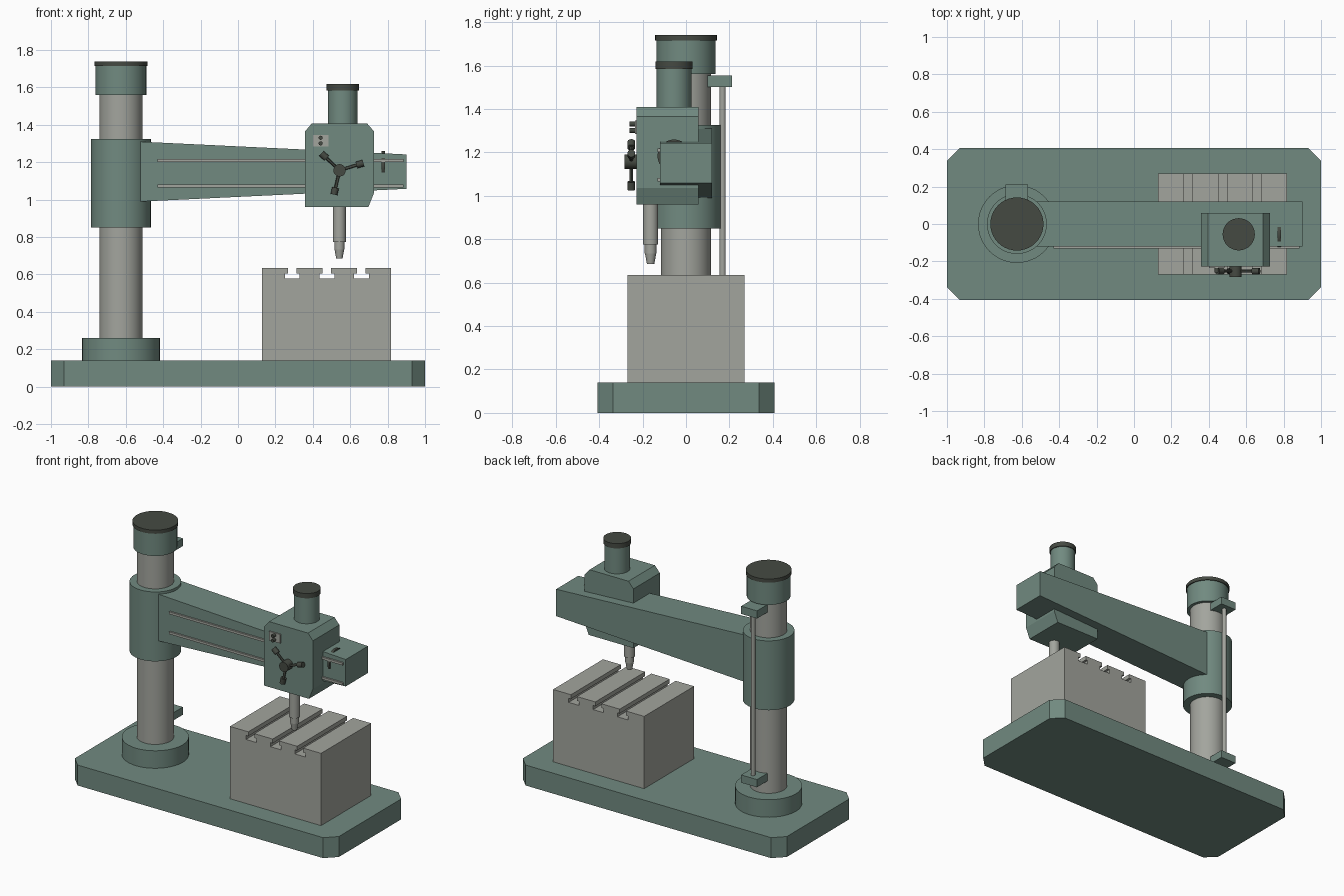
import bpy, bmesh, math
from mathutils import Vector

if "Cube" in bpy.data.objects:
    bpy.data.objects.remove(bpy.data.objects["Cube"])


def material(name, rgb):
    m = bpy.data.materials.new(name)
    m.diffuse_color = (*rgb, 1)
    m.use_nodes = True
    m.node_tree.nodes["Principled BSDF"].inputs["Base Color"].default_value = m.diffuse_color
    return m


GREEN = material("machine green", (0.165, 0.255, 0.217))
STEEL = material("bare steel", (0.365, 0.375, 0.34))
DARK = material("dark iron", (0.06, 0.068, 0.055))


def finish(bm, name, mat, smooth=False):
    bmesh.ops.recalc_face_normals(bm, faces=bm.faces)
    me = bpy.data.meshes.new(name)
    bm.to_mesh(me)
    bm.free()
    me.materials.append(mat)
    ob = bpy.data.objects.new(name, me)
    bpy.context.collection.objects.link(ob)
    if smooth:
        bpy.ops.object.select_all(action='DESELECT')
        ob.select_set(True)
        bpy.context.view_layer.objects.active = ob
        bpy.ops.object.shade_smooth_by_angle(angle=math.radians(30))
    return ob


def prism(name, outline, lo, hi, mat, axis='Y'):
    """Extrude an outline: (x, z) along y, or (x, y) along z."""
    bm = bmesh.new()
    put = (lambda a, b, t: (a, t, b)) if axis == 'Y' else (lambda a, b, t: (a, b, t))
    face = bm.faces.new([bm.verts.new(put(a, b, lo)) for a, b in outline])
    ext = bmesh.ops.extrude_face_region(bm, geom=[face])
    verts = [v for v in ext['geom'] if isinstance(v, bmesh.types.BMVert)]
    bmesh.ops.translate(bm, verts=verts, vec=put(0, 0, hi - lo))
    return finish(bm, name, mat)


def box(name, x, y, z, mat):
    return prism(name, [(x[0], z[0]), (x[1], z[0]), (x[1], z[1]), (x[0], z[1])], *y, mat)


def rod(name, start, end, r, mat, r2=None, segments=40):
    """Cylinder or cone between two points."""
    a, b = Vector(start), Vector(end)
    bm = bmesh.new()
    bmesh.ops.create_cone(bm, cap_ends=True, segments=segments, radius1=r,
                          radius2=r if r2 is None else r2, depth=(b - a).length)
    rot = (b - a).to_track_quat('Z', 'Y').to_matrix().to_4x4()
    rot.translation = (a + b) / 2
    bmesh.ops.transform(bm, matrix=rot, verts=bm.verts)
    return finish(bm, name, mat, True)


def upright(name, x, y, z0, z1, r, mat, r2=None):
    return rod(name, (x, y, z0), (x, y, z1), r, mat, r2)


# Base plate with clipped corners
c, bx, by = 0.07, 1.0, 0.407
prism("base", [(-bx + c, -by), (bx - c, -by), (bx, -by + c), (bx, by - c),
               (bx - c, by), (-bx + c, by), (-bx, by - c), (-bx, -by + c)],
      0, 0.14, GREEN, 'Z')

# Column stack
CX = -0.626
upright("column_flange", CX, 0, 0.14, 0.26, 0.208, GREEN)
upright("column", CX, 0, 0.26, 1.57, 0.115, STEEL)
upright("arm_sleeve", CX, 0, 0.85, 1.325, 0.16, GREEN)
upright("column_collar", CX, 0, 1.56, 1.715, 0.136, GREEN)
upright("column_cap", CX, 0, 1.715, 1.74, 0.142, DARK)

# Elevating screw behind the column
upright("lift_screw", CX, 0.169, 0.36, 1.52, 0.014, STEEL)
for name, z in (("lower", 0.345), ("upper", 1.5)):
    box(name + "_screw_bracket", (CX - 0.06, CX + 0.06), (0.10, 0.212), (z, z + 0.053), GREEN)

# Tapered arm and its guide rails
prism("arm", [(-0.52, 0.99), (0.9, 1.058), (0.9, 1.242), (-0.52, 1.31)], -0.12, 0.12, GREEN)
for name, z in (("lower", 1.073), ("upper", 1.21)):
    box(name + "_rail", (-0.43, 0.885), (-0.132, -0.118), (z - 0.008, z + 0.008), STEEL)

# Traverse wheel let into the arm
rod("traverse_wheel", (0.768, -0.055, 1.183), (0.786, -0.055, 1.183), 0.076, DARK)

# Drill head
prism("drill_head", [(0.358, 0.96), (0.697, 0.96), (0.727, 1.035), (0.727, 1.365),
                     (0.69, 1.408), (0.395, 1.408), (0.358, 1.365)], -0.228, 0.058, GREEN)
upright("motor", 0.56, -0.055, 1.40, 1.585, 0.08, GREEN)
upright("motor_cap", 0.56, -0.055, 1.585, 1.618, 0.086, DARK)

# Spindle and chuck
SX, SY = 0.542, -0.163
upright("spindle", SX, SY, 0.775, 0.97, 0.035, STEEL)
upright("chuck", SX, SY, 0.735, 0.775, 0.027, STEEL)
upright("chuck_nose", SX, SY, 0.685, 0.735, 0.017, STEEL, 0.026)

# Three-spoke feed handle
hub = Vector((0.543, -0.252, 1.157))
rod("feed_hub", (hub.x, -0.226, hub.z), (hub.x, -0.283, hub.z), 0.033, DARK)
for i in range(3):
    a = math.radians(17 + 120 * i)
    d = Vector((math.cos(a), 0, math.sin(a)))
    rod(f"feed_spoke_{i + 1}", hub, hub + d * 0.105, 0.008, DARK, segments=12)
    rod(f"feed_knob_{i + 1}", hub + d * 0.095, hub + d * 0.133, 0.018, DARK, segments=20)

# Switch plate with two buttons
box("switch_plate", (0.40, 0.485), (-0.236, -0.227), (1.285, 1.346), STEEL)
for i, z in enumerate((1.301, 1.331)):
    rod(f"button_{i + 1}", (0.442, -0.23, z), (0.442, -0.26, z), 0.011, DARK, segments=20)

# Work table with T-slots along its depth
X0, X1, TOP = 0.128, 0.818, 0.635
outline = [(X0, 0.14), (X0, TOP)]
for sx in (0.29, 0.475, 0.66):
    half = [(-0.023, TOP), (-0.023, 0.606), (-0.04, 0.606), (-0.04, 0.578)]
    outline += [(sx + dx, z) for dx, z in half]
    outline += [(sx - dx, z) for dx, z in reversed(half)]
outline += [(X1, TOP), (X1, 0.14)]
prism("work_table", outline, -0.27, 0.27, STEEL)
